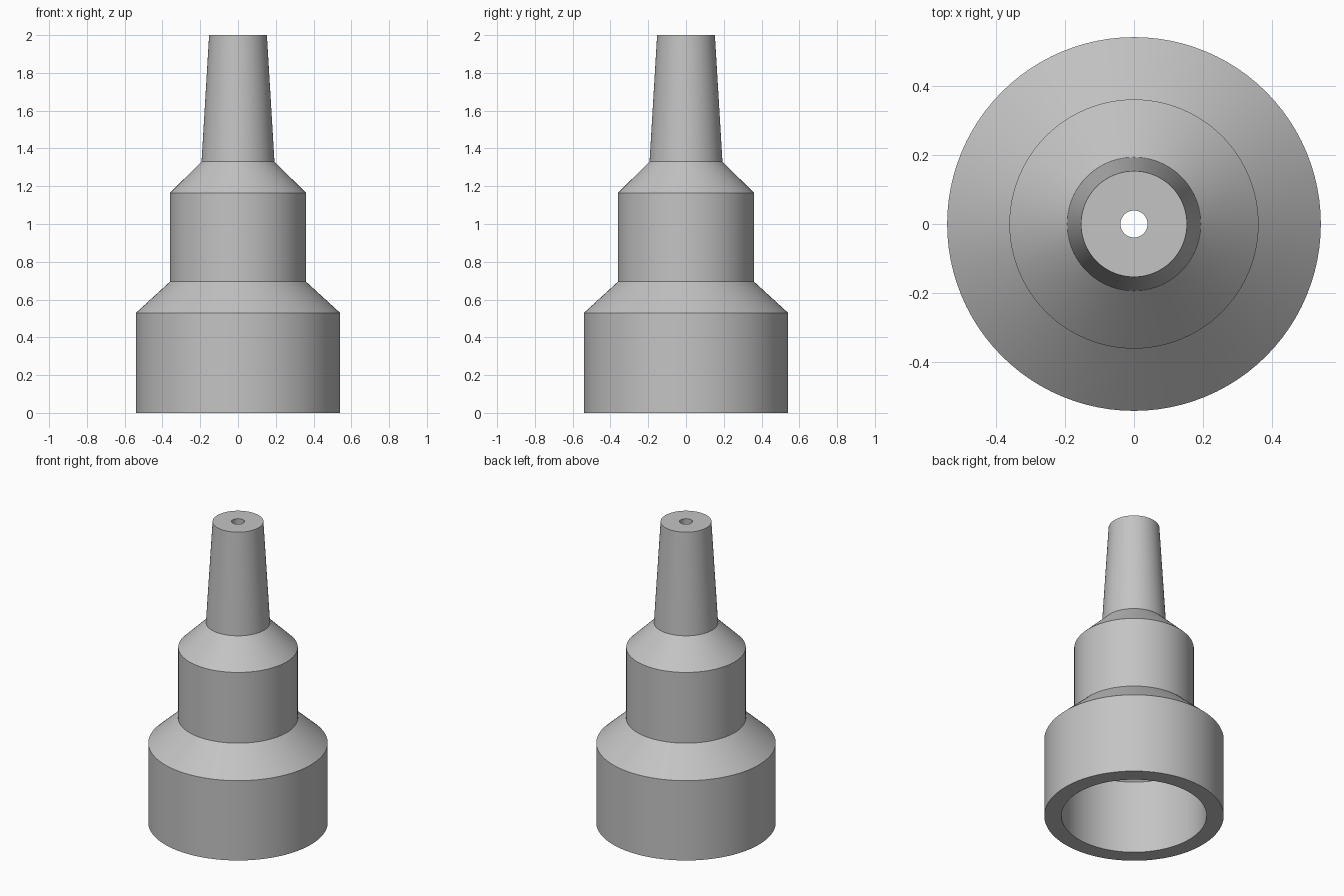
import bpy
import bmesh
import math

cube = bpy.data.objects.get("Cube")
if cube:
    bpy.data.objects.remove(cube, do_unlink=True)

# Plain grey material
grey = bpy.data.materials.new("plain_grey")
grey.use_nodes = True
colour = (0.55, 0.55, 0.55, 1)
grey.diffuse_color = colour
grey.node_tree.nodes["Principled BSDF"].inputs["Base Color"].default_value = colour

# Closed wall profile (radius, height): outside going up, bore coming down
outside = [(0.54, 0), (0.54, 0.53), (0.36, 0.695), (0.36, 1.165), (0.193, 1.33), (0.153, 2)]
bore = [(0.039, 2), (0.08, 1.285), (0.257, 1.122), (0.257, 0.652), (0.437, 0.487), (0.437, 0)]
profile = outside + bore


def lathe(name, points, segments=96):
    """Revolve a closed profile around the z axis."""
    bm = bmesh.new()
    verts = [bm.verts.new((r, 0, z)) for r, z in points]
    edges = [bm.edges.new((v, verts[i - 1])) for i, v in enumerate(verts)]
    bmesh.ops.spin(bm, geom=verts + edges, cent=(0, 0, 0), axis=(0, 0, 1),
                   angle=math.tau, steps=segments, use_merge=True)
    bmesh.ops.remove_doubles(bm, verts=bm.verts[:], dist=0.0001)
    bmesh.ops.recalc_face_normals(bm, faces=bm.faces[:])
    mesh = bpy.data.meshes.new(name)
    bm.to_mesh(mesh)
    bm.free()
    obj = bpy.data.objects.new(name, mesh)
    bpy.context.collection.objects.link(obj)
    return obj


# Stepped hollow nozzle
nozzle = lathe("stepped_nozzle", profile)
nozzle.data.materials.append(grey)
bpy.ops.object.select_all(action="DESELECT")
nozzle.select_set(True)
bpy.context.view_layer.objects.active = nozzle
bpy.ops.object.shade_smooth_by_angle(angle=math.radians(30))
